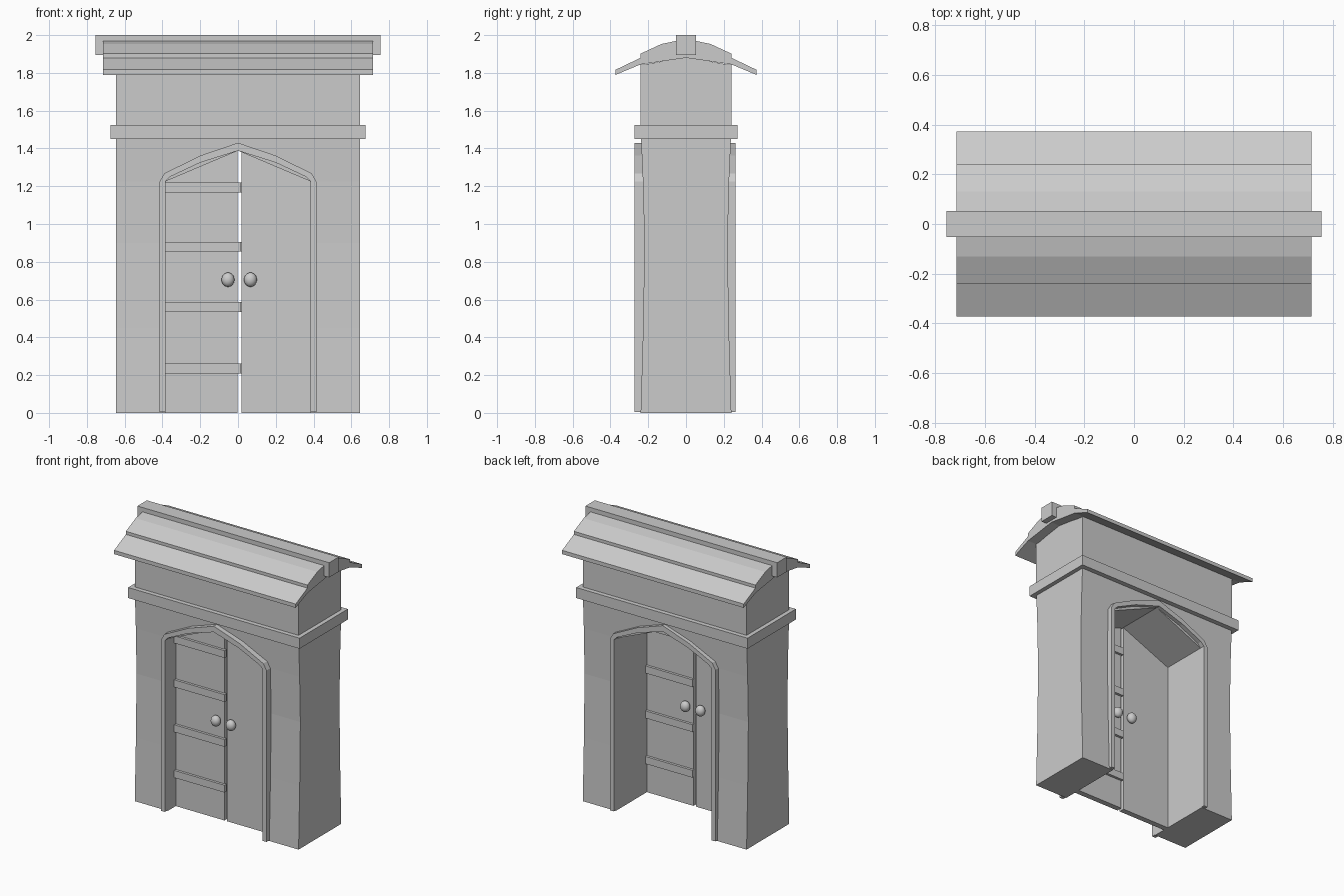
import bpy, bmesh
from mathutils import Matrix

if "Cube" in bpy.data.objects:
    bpy.data.objects.remove(bpy.data.objects["Cube"], do_unlink=True)

GREY = (0.6, 0.6, 0.6, 1)
stone = bpy.data.materials.new("plain grey")
stone.use_nodes = True
stone.diffuse_color = GREY
stone.node_tree.nodes["Principled BSDF"].inputs["Base Color"].default_value = GREY


def finish(name, bm, smooth=False):
    bmesh.ops.remove_doubles(bm, verts=bm.verts, dist=0.0005)
    bmesh.ops.recalc_face_normals(bm, faces=bm.faces)
    for f in bm.faces:
        f.smooth = smooth
    me = bpy.data.meshes.new(name)
    bm.to_mesh(me)
    bm.free()
    me.materials.append(stone)
    ob = bpy.data.objects.new(name, me)
    bpy.context.collection.objects.link(ob)
    return ob


def prism(name, outline, lo, hi, axis):
    """Extrude a 2D outline along y (points are x, z) or x (points are y, z)."""
    bm = bmesh.new()

    def ring(d):
        return [bm.verts.new((a, d, z) if axis == "y" else (d, a, z)) for a, z in outline]
    near, far = ring(lo), ring(hi)
    bm.faces.new(near)
    bm.faces.new(far[::-1])
    for i in range(len(near)):
        j = (i + 1) % len(near)
        bm.faces.new((near[i], near[j], far[j], far[i]))
    return finish(name, bm)


def box(name, x0, x1, y0, y1, z0, z1):
    return prism(name, [(x0, z0), (x1, z0), (x1, z1), (x0, z1)], y0, y1, "y")


def mirrored(half):
    """Close a half outline running from the axis outward and back to the axis."""
    return half + [(-a, z) for a, z in reversed(half) if a > 0]


HALF, JAMB, SPRING, APEX = 0.645, 0.385, 1.225, 1.388

# Wall: two piers joined over the pointed opening, pinched in the middle
# Each row: height, inner x, half depth
rows = [(0, JAMB, 0.24), (0.45, JAMB, 0.227), (0.9, JAMB, 0.22), (SPRING, JAMB, 0.228),
        (APEX, 0, 0.235), (1.5, 0, 0.24), (1.845, 0, 0.24)]
bm = bmesh.new()
for side in (-1, 1):
    rings = [[bm.verts.new((side * x, y, z)) for x, y in
              ((inner, -d), (HALF, -d), (HALF, d), (inner, d))] for z, inner, d in rows]
    bm.faces.new(rings[0])
    bm.faces.new(rings[-1])
    for k in range(len(rings) - 1):
        low, high = rings[k], rings[k + 1]
        for i in range(4):
            if i == 3 and rows[k][1] == 0:
                continue
            j = (i + 1) % 4
            bm.faces.new((low[i], low[j], high[j], high[i]))
finish("wall", bm)
prism("wall_gable", [(-0.24, 1.84), (0.24, 1.84), (0, 1.885)], -HALF, HALF, "x")

# Band around the wall
box("wall_band", -0.675, 0.675, -0.272, 0.272, 1.45, 1.525)

# Stepped roof and ridge beam
roof = mirrored([(0, 1.88), (0.24, 1.845), (0.372, 1.79), (0.372, 1.817),
                 (0.24, 1.88), (0.24, 1.902), (0.13, 1.953), (0, 1.98)])
prism("roof", roof, -0.715, 0.715, "x")
box("ridge_beam", -0.755, 0.755, -0.053, 0.053, 1.895, 2.0)

# Arched trim around the opening on both faces
trim = mirrored([(0, APEX), (0.2, 1.325), (0.36, 1.25), (JAMB, SPRING), (JAMB, 0.005),
                 (0.415, 0.005), (0.415, 1.225), (0.39, 1.268), (0.2, 1.362), (0, 1.43)])
prism("front_trim", trim, -0.272, -0.21, "y")
prism("back_trim", trim, 0.205, 0.262, "y")

# Double doors with a narrow gap between the leaves
FRONT, BACK = -0.15, -0.11
prism("right_door", [(-JAMB, 0), (-0.002, 0), (-0.002, APEX), (-JAMB, SPRING)], FRONT, BACK, "y")
prism("left_door", [(0.018, 0), (JAMB, 0), (JAMB, SPRING), (0.018, 1.381)], FRONT, BACK, "y")

# Straps: on the front of one leaf and the back of the other
for z in (0.235, 0.56, 0.88, 1.193):
    box("right_door_strap", -JAMB, 0.012, FRONT - 0.018, FRONT + 0.005, z - 0.026, z + 0.026)
    box("left_door_strap", 0.014, JAMB, BACK - 0.005, BACK + 0.018, z - 0.026, z + 0.026)

# Round knobs on both faces of the doors
for face, y in (("front", FRONT - 0.025), ("back", BACK + 0.025)):
    for side, x in (("right", -0.053), ("left", 0.066)):
        bm = bmesh.new()
        bmesh.ops.create_uvsphere(bm, u_segments=20, v_segments=12, radius=1,
                                  matrix=Matrix.Translation((x, y, 0.705))
                                  @ Matrix.Diagonal((0.034, 0.03, 0.038, 1)))
        finish(face + "_" + side + "_knob", bm, smooth=True)
